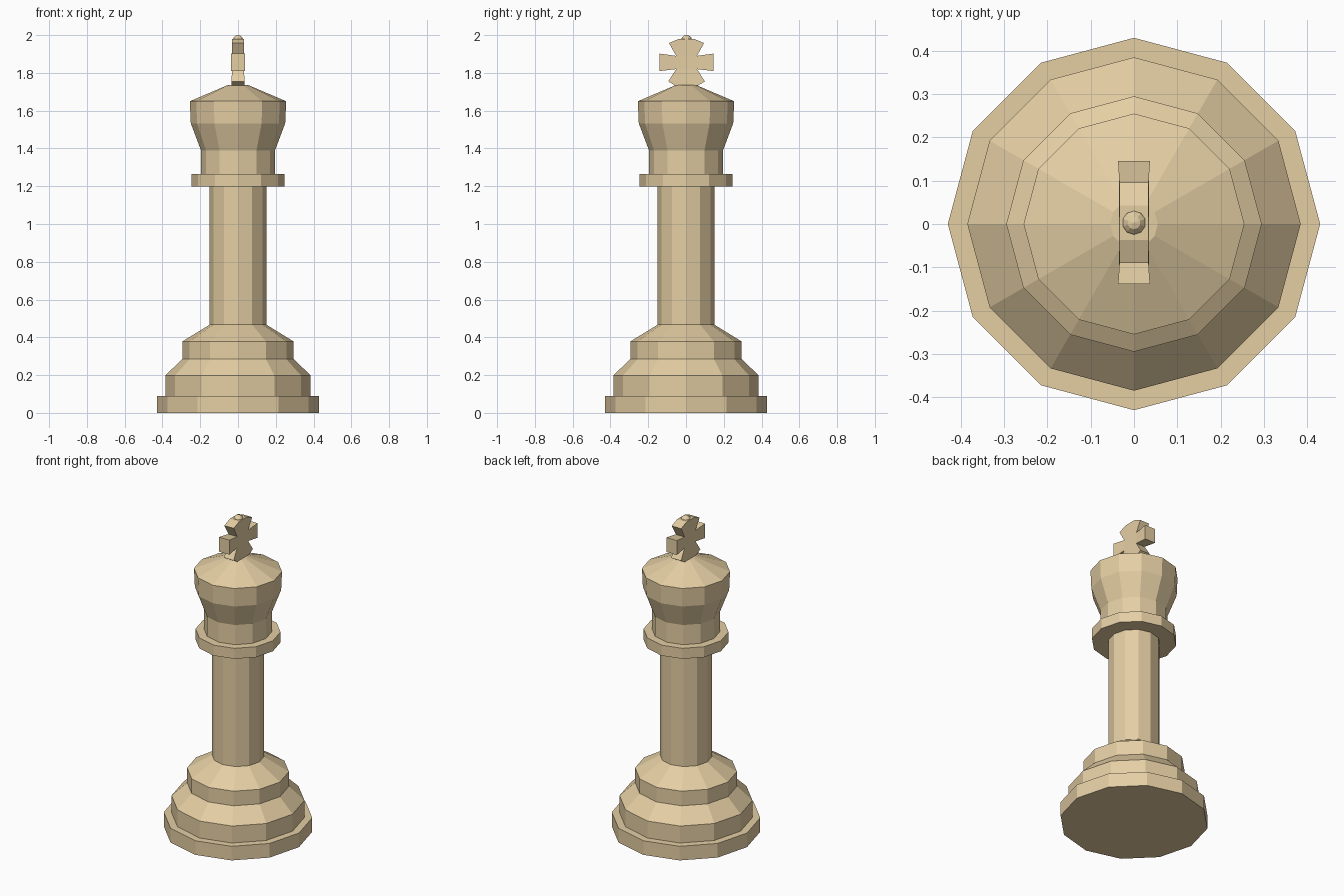
import bpy, bmesh
from math import sin, cos, tau

if "Cube" in bpy.data.objects:
    bpy.data.objects.remove(bpy.data.objects["Cube"])

mat = bpy.data.materials.new("pale_wood")
mat.diffuse_color = (0.78, 0.62, 0.37, 1)
mat.use_nodes = True
mat.node_tree.nodes["Principled BSDF"].inputs["Base Color"].default_value = mat.diffuse_color


def finish(name, bm):
    bmesh.ops.recalc_face_normals(bm, faces=bm.faces)
    mesh = bpy.data.meshes.new(name)
    bm.to_mesh(mesh)
    bm.free()
    mesh.materials.append(mat)
    obj = bpy.data.objects.new(name, mesh)
    bpy.context.collection.objects.link(obj)
    return obj


def turned(name, profile, sides=12):
    """Closed faceted lathe of (radius, z) points."""
    bm = bmesh.new()
    rings = [[bm.verts.new((r * cos(tau * i / sides), r * sin(tau * i / sides), z))
              for i in range(sides)] for r, z in profile]
    for a, b in zip(rings, rings[1:]):
        for i in range(sides):
            j = (i + 1) % sides
            bm.faces.new((a[i], a[j], b[j], b[i]))
    bm.faces.new(rings[0])
    bm.faces.new(rings[-1])
    return finish(name, bm)


# Stepped base
turned("base", [(0.43, 0), (0.43, 0.09), (0.385, 0.09), (0.385, 0.198),
                (0.295, 0.285), (0.295, 0.378), (0.15, 0.467)])
# Column, collar and flared head
turned("column", [(0.15, 0.467), (0.15, 1.2)])
turned("collar", [(0.246, 1.198), (0.246, 1.265)])
turned("head", [(0.196, 1.265), (0.196, 1.39), (0.25, 1.533),
                (0.255, 1.65), (0.055, 1.735)])

# Cross: outline of (y, z, half thickness), thicker toward the tips
half = [(0.06, 1.733, 0.035), (0.097, 1.755, 0.035), (0.055, 1.82, 0.031),
        (0.142, 1.81, 0.037), (0.142, 1.902, 0.037), (0.055, 1.89, 0.031),
        (0.093, 1.958, 0.033), (0.04, 1.98, 0.033)]
outline = half + [(-y, z, t) for y, z, t in reversed(half)]
bm = bmesh.new()
front, back = [[bm.verts.new((s * t, y + 0.003, z)) for y, z, t in outline]
               for s in (1, -1)]
n = len(outline)
for side in (front, back):
    for ids in ((0, 1, 2, 13, 14, 15), (2, 3, 4, 5), (2, 5, 10, 13),
                (10, 11, 12, 13), (5, 6, 7, 8, 9, 10)):
        bm.faces.new([side[i] for i in ids])
for i in range(n):
    j = (i + 1) % n
    bm.faces.new((front[i], front[j], back[j], back[i]))
finish("cross", bm)

# Small ball on top of the cross
bm = bmesh.new()
bmesh.ops.create_uvsphere(bm, u_segments=10, v_segments=6, radius=0.03)
bmesh.ops.translate(bm, verts=bm.verts, vec=(0, 0.003, 1.97))
finish("top_ball", bm)
